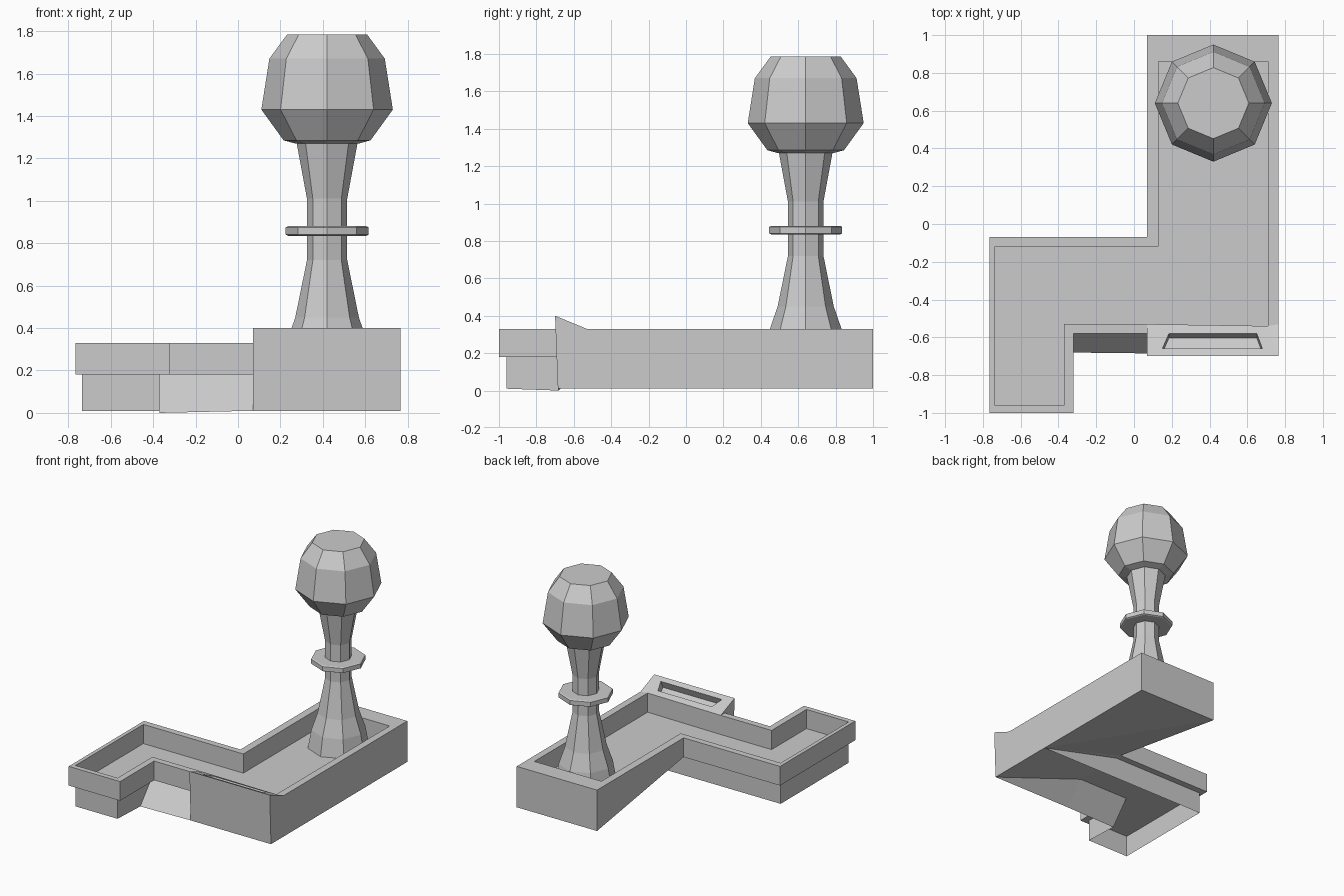
import bpy, bmesh, math
from mathutils import Vector

if "Cube" in bpy.data.objects:
    bpy.data.objects.remove(bpy.data.objects["Cube"])

LOW, MID, TOP, HIGH = 0.01, 0.18, 0.33, 0.40


def build(name, faces):
    """Mesh object from polygons given as coordinate tuples, welded together."""
    bm = bmesh.new()
    for f in faces:
        bm.faces.new([bm.verts.new(p) for p in f])
    bmesh.ops.remove_doubles(bm, verts=bm.verts, dist=0.0005)
    bmesh.ops.recalc_face_normals(bm, faces=bm.faces)
    me = bpy.data.meshes.new(name)
    bm.to_mesh(me)
    bm.free()
    ob = bpy.data.objects.new(name, me)
    bpy.context.collection.objects.link(ob)
    return ob


def at(p, z):
    return (p[0], p[1], z)


def lathe(name, profile, cx=0.42, cy=0.64, n=8):
    """Eight-sided turned part from (radius, height) points, capped."""
    rings = [[(cx + r * math.cos(2 * math.pi * k / n),
               cy + r * math.sin(2 * math.pi * k / n), z) for k in range(n)]
             for r, z in profile]
    faces = [rings[0], rings[-1]]
    for a, b in zip(rings, rings[1:]):
        for k in range(n):
            j = (k + 1) % n
            faces.append([a[k], a[j], b[j], b[k]])
    return build(name, faces)


# Plan outlines: outer rim corners and matching cavity corners
outer = dict(a=(-.765, -.07), b=(.07, -.07), c=(.07, 1), d=(.765, 1), e=(.765, -.53),
             g=(.07, -.58), h=(-.32, -.58), i=(-.32, -1), j=(-.765, -1))
inner = dict(a=(-.735, -.12), b=(.13, -.12), c=(.13, .86), d=(.71, .86), e=(.71, -.54),
             g=(.07, -.53), h=(-.37, -.53), i=(-.37, -.96), j=(-.735, -.96))
keys = "abcdeghij"
pairs = [(k, keys[(n + 1) % len(keys)]) for n, k in enumerate(keys)]
front_r, front_l = (.765, -.70, HIGH), (.07, -.70, HIGH)
foot_r, foot_l = (.765, -.685, LOW), (.07, -.685, LOW)

# Tray rim: flat top, cavity walls, floor and overhanging wing skirt
tray = [[at(inner[k], MID) for k in keys]]
for p, q in pairs:
    P, Q, p2, q2 = outer[p], outer[q], inner[p], inner[q]
    tray.append([at(p2, TOP), at(q2, TOP), at(q2, MID), at(p2, MID)])
    if p + q != "eg":
        tray.append([at(P, TOP), at(Q, TOP), at(q2, TOP), at(p2, TOP)])
    if p + q in ("gh", "hi", "ij", "ja", "ab"):
        tray.append([at(P, TOP), at(Q, TOP), at(Q, MID), at(P, MID)])
        tray.append([at(P, MID), at(Q, MID), at(q2, MID), at(p2, MID)])
build("tray_rim", tray)

# Deep block sides and its twisted underside
ib, ig, ih, ii, ij, ia = ((.07, -.12), *(inner[k] for k in "ghija"))
b, c, d, e, g = (outer[k] for k in "bcdeg")
back_r = (.765, -.12, LOW)
build("tray_block", [
    [at(b, TOP), at(c, TOP), at(c, LOW), at(b, MID)],
    [at(c, TOP), at(d, TOP), at(d, LOW), at(c, LOW)],
    [at(d, TOP), at(e, TOP), front_r, foot_r, back_r, at(d, LOW)],
    [front_r, front_l, foot_l, foot_r],
    [front_l, at(ig, TOP), at(ig, MID), foot_l],
    [at(c, LOW), at(d, LOW), back_r],
    [at(c, LOW), back_r, at(b, MID)],
    [at(b, MID), back_r, at(ib, MID)],
    [back_r, foot_r, at(ig, MID)],
    [back_r, at(ig, MID), at(ib, MID)],
    [foot_r, foot_l, at(ig, MID)],
])

# Inset hollow skirt under the wing, with the sloping front
toe_l, toe_r = (-.37, -.68, 0), (.07, -.685, LOW)
build("lower_skirt", [
    [at(ig, MID), at(ih, MID), toe_l, toe_r],
    [at(ih, MID), at(ii, MID), at(ii, LOW), toe_l],
    [at(ii, MID), at(ij, MID), at(ij, LOW), at(ii, LOW)],
    [at(ij, MID), at(ia, MID), at(ia, LOW), at(ij, LOW)],
    [at(ia, MID), at(ib, MID), back_r, at(ia, LOW)],
])

# Sloped front panel with a recessed trapezoid
def on_panel(x, y):
    return (x, y, HIGH - (y + .70) * (HIGH - TOP) / .165)

edge = [front_l, front_r, at(inner["e"], TOP), at(ig, TOP)]
hole = [on_panel(.15, -.66), on_panel(.68, -.66), on_panel(.65, -.58), on_panel(.185, -.58)]
sunk = [tuple(Vector(p) + Vector((0, -.024, -.055))) for p in hole]
panel = [sunk, [front_r, at(e, TOP), at(inner["e"], TOP)]]
for k in range(4):
    m = (k + 1) % 4
    panel.append([edge[k], edge[m], hole[m], hole[k]])
    panel.append([hole[k], hole[m], sunk[m], sunk[k]])
build("front_panel", panel)

# Turned post, collar and ball
lathe("post", [(.22, MID), (.195, .32), (.15, .45), (.095, .72), (.095, 1.01), (.145, 1.28)])
lathe("collar", [(.185, .835), (.195, .84), (.195, .875), (.185, .88)])
lathe("ball", [(.15, 1.27), (.205, 1.285), (.31, 1.43), (.272, 1.67), (.188, 1.785)])
